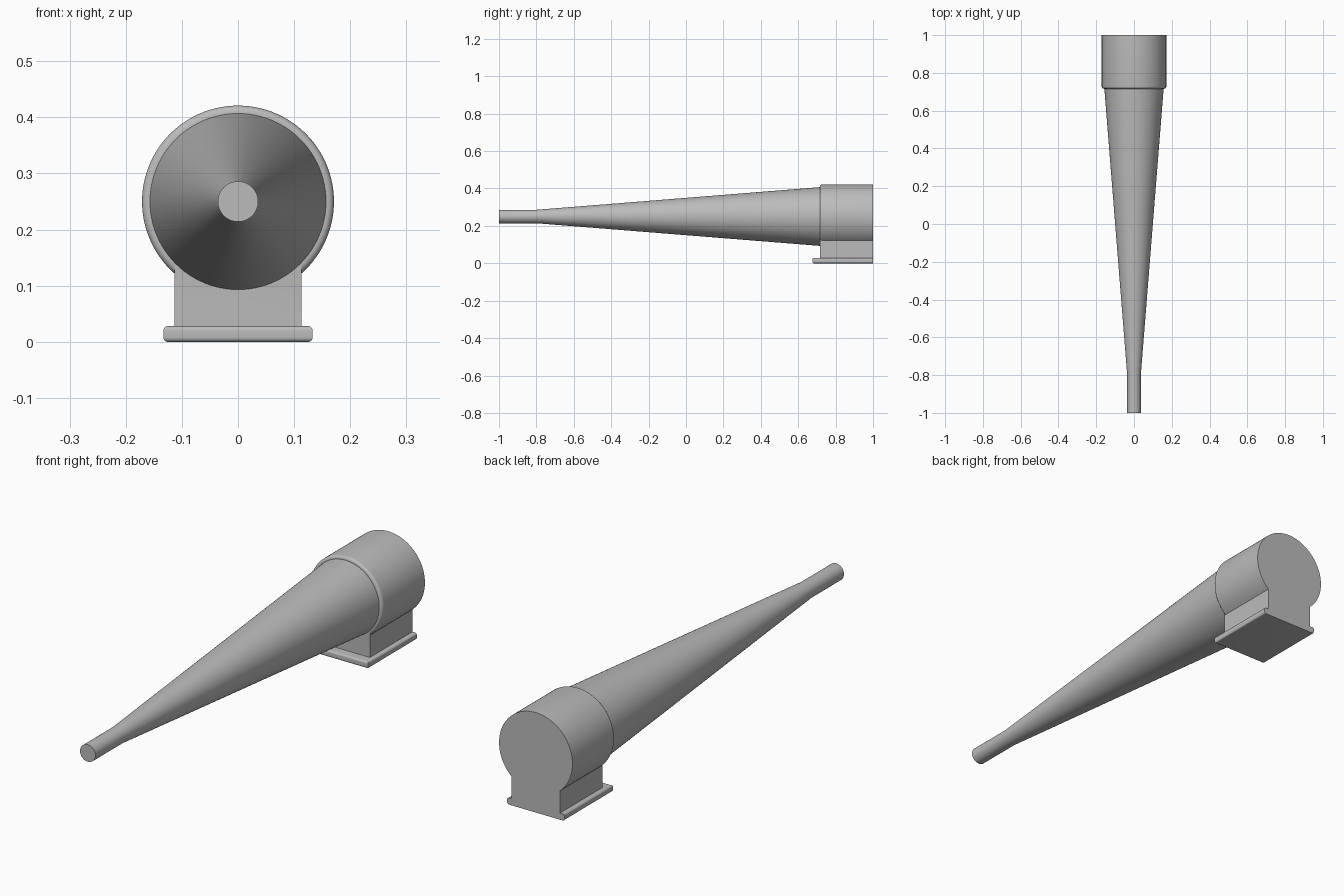
import bpy, bmesh, math

if "Cube" in bpy.data.objects:
    bpy.data.objects.remove(bpy.data.objects["Cube"])

AXIS_Z = 0.25
grey = bpy.data.materials.new("plain_grey")
grey.diffuse_color = (0.5, 0.5, 0.5, 1)
grey.use_nodes = True
grey.node_tree.nodes["Principled BSDF"].inputs["Base Color"].default_value = grey.diffuse_color


def loft(name, loops, cap_start=True, cap_end=True):
    """Skin matching closed loops of points into one smooth-shaded object."""
    bm = bmesh.new()
    rings = [[bm.verts.new(p) for p in loop] for loop in loops]
    n = len(rings[0])
    for a, b in zip(rings, rings[1:]):
        for i in range(n):
            j = (i + 1) % n
            bm.faces.new((a[i], a[j], b[j], b[i]))
    if cap_start:
        bm.faces.new(rings[0])
    if cap_end:
        bm.faces.new(rings[-1])
    bmesh.ops.recalc_face_normals(bm, faces=bm.faces[:])
    mesh = bpy.data.meshes.new(name)
    bm.to_mesh(mesh)
    bm.free()
    mesh.materials.append(grey)
    obj = bpy.data.objects.new(name, mesh)
    bpy.context.collection.objects.link(obj)
    bpy.ops.object.select_all(action='DESELECT')
    obj.select_set(True)
    bpy.context.view_layer.objects.active = obj
    bpy.ops.object.shade_smooth_by_angle(angle=math.radians(30))
    return obj


def circle(y, r, n=96):
    return [(r * math.cos(t), y, AXIS_Z + r * math.sin(t))
            for t in (2 * math.pi * i / n for i in range(n))]


def keyhole(y, r, half=0.113, bottom=0.02, n=80):
    """Round housing outline running down into the straight pedestal."""
    start = -math.acos(half / r)
    end = math.pi - start
    pts = [(r * math.cos(t), y, AXIS_Z + r * math.sin(t))
           for t in (start + (end - start) * i / n for i in range(n + 1))]
    return pts + [(-half, y, bottom), (half, y, bottom)]


def rounding(radius, steps=6):
    """Quarter-round steps as (inset, depth), from the end face outward."""
    for i in range(steps + 1):
        t = math.pi / 2 * i / steps
        yield radius * (1 - math.sin(t)), radius * (1 - math.cos(t))


# Long tapered cone with its straight narrow tip
loft("tapered_nozzle",
     [circle(-1, 0.036), circle(-0.8, 0.036), circle(0.717, 0.157)],
     cap_end=False)

# Round housing and pedestal, rounded only at the front rim
loops = [keyhole(0.716 + d, 0.171 - inset) for inset, d in rounding(0.012)]
loft("housing_and_pedestal", loops + [keyhole(1, 0.171)])


# Base plate, rounded along the front and sides, flat at the back
def plate(z, inset):
    x, y = 0.133 - inset, 0.676 + inset
    return [(-x, y, z), (x, y, z), (x, 1, z), (-x, 1, z)]


steps = list(rounding(0.008))
loft("base_plate",
     [plate(d, inset) for inset, d in steps] +
     [plate(0.028 - d, inset) for inset, d in reversed(steps)])
